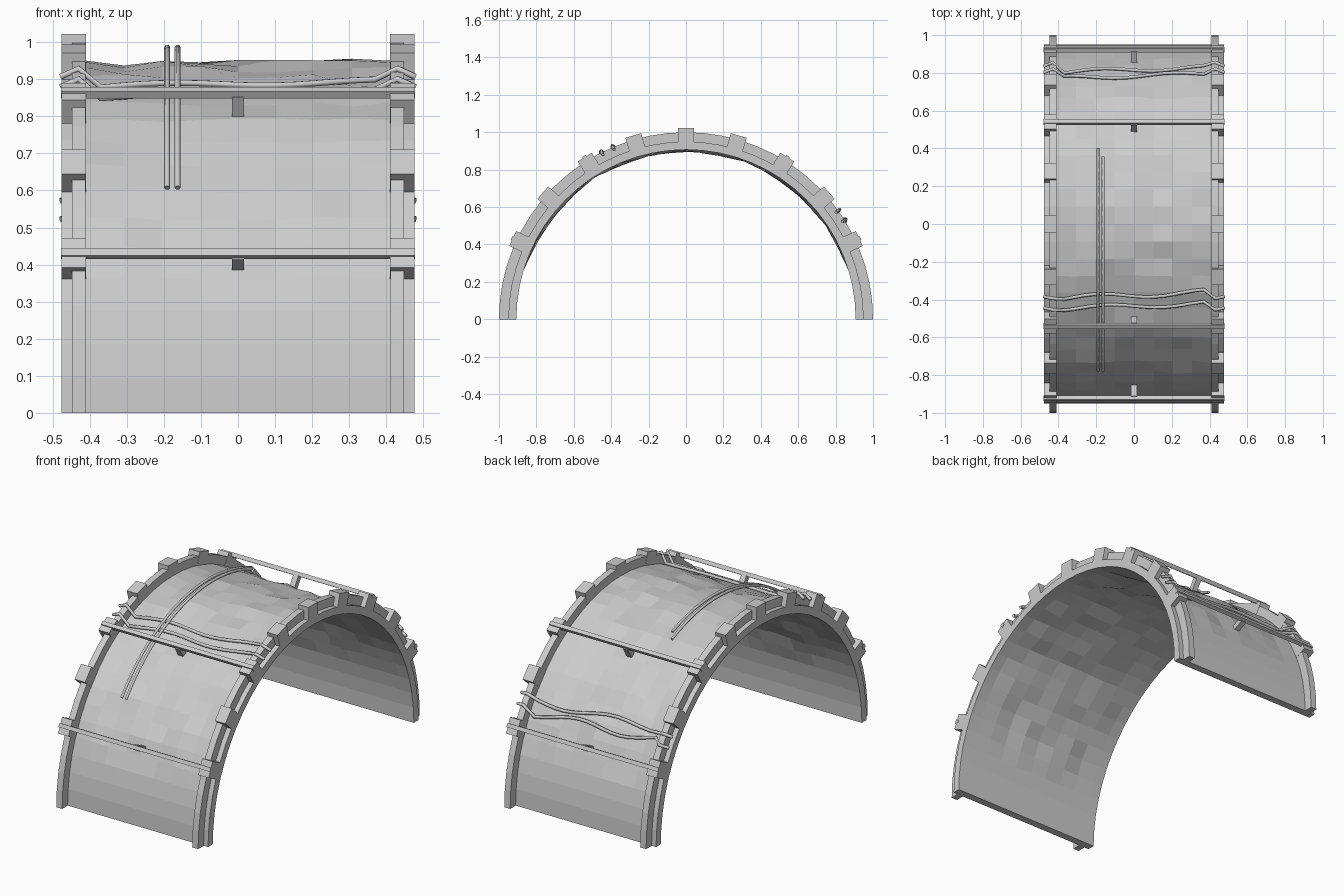
import bpy, bmesh, random
from math import sin, cos, radians, pi
from mathutils import Vector, Matrix

if "Cube" in bpy.data.objects:
    bpy.data.objects.remove(bpy.data.objects["Cube"])

random.seed(4)
BLOCK_ANGLES = [25, 41.5, 58, 74, 90, 106, 122, 138.5, 155]
BAR_ANGLES = [25, 58, 122, 155]


def polar(x, deg, r):
    a = radians(deg)
    return Vector((x, r * cos(a), r * sin(a)))


def finish(bm, name):
    bmesh.ops.recalc_face_normals(bm, faces=bm.faces)
    me = bpy.data.meshes.new(name)
    bm.to_mesh(me)
    bm.free()
    ob = bpy.data.objects.new(name, me)
    bpy.context.collection.objects.link(ob)
    return ob


def arch(name, xs, r_in, r_out, segs, dent=None):
    """Half ring running along x, with optional dents in the skin."""
    bm = bmesh.new()
    layers = []
    shift = {}
    for r in (r_out, r_in):
        grid = []
        for i, x in enumerate(xs):
            row = []
            for j in range(segs + 1):
                t = 180 * j / segs
                if (i, j) not in shift:
                    shift[i, j] = dent(x, t) if dent else 0
                row.append(bm.verts.new(polar(x, t, r + shift[i, j])))
            grid.append(row)
        layers.append(grid)
    o, n = layers
    last = len(xs) - 1
    for i in range(last):
        for j in range(segs):
            for g in layers:
                bm.faces.new((g[i][j], g[i + 1][j], g[i + 1][j + 1], g[i][j + 1]))
        for j in (0, segs):
            bm.faces.new((o[i][j], o[i + 1][j], n[i + 1][j], n[i][j]))
    for i in (0, last):
        for j in range(segs):
            bm.faces.new((o[i][j], o[i][j + 1], n[i][j + 1], n[i][j]))
    return finish(bm, name)


def radial_box(name, x, deg, r0, r1, wx, wt):
    """Box whose local z points away from the arch axis."""
    bm = bmesh.new()
    m = (Matrix.Translation(polar(x, deg, (r0 + r1) / 2))
         @ Matrix.Rotation(radians(deg - 90), 4, 'X')
         @ Matrix.Diagonal((wx, wt, r1 - r0, 1)))
    bmesh.ops.create_cube(bm, size=1, matrix=m)
    return finish(bm, name)


def tube(name, pts, radius):
    cu = bpy.data.curves.new(name, 'CURVE')
    cu.dimensions = '3D'
    cu.bevel_depth = radius
    cu.bevel_resolution = 1
    cu.use_fill_caps = True
    sp = cu.splines.new('POLY')
    sp.points.add(len(pts) - 1)
    for p, co in zip(sp.points, pts):
        p.co = (*co, 1)
    ob = bpy.data.objects.new(name, cu)
    bpy.context.collection.objects.link(ob)
    bpy.context.view_layer.objects.active = ob
    ob.select_set(True)
    bpy.ops.object.convert(target='MESH')
    ob.select_set(False)
    return ob


# Dented vault skin: rigid at the ends and feet, battered on the shoulders
def dent(x, t):
    if abs(x) > 0.4 or t < 20 or t > 160:
        return 0
    return random.uniform(-0.017, 0.006) * min(1, (80 - abs(t - 90)) / 30 + 0.2)


skin_xs = [-0.476, -0.41] + [-0.41 + 0.82 * i / 8 for i in range(1, 8)] + [0.41, 0.476]
arch("vault_skin", skin_xs, 0.907, 0.95, 32, dent)

# End ribs with gripping blocks
for s, side in ((-1, "left"), (1, "right")):
    arch(f"rib_{side}", [s * 0.411, s * 0.448], 0.93, 1.0, 32)
    for k, deg in enumerate(BLOCK_ANGLES):
        radial_box(f"rib_block_{side}_{k}", s * 0.443, deg, 0.945, 1.022, 0.066, 0.088)

# Long rails and their middle struts
for k, deg in enumerate(BAR_ANGLES):
    radial_box(f"rail_{k}", 0, deg, 1.007, 1.029, 0.956, 0.022)
    radial_box(f"rail_strut_{k}", 0, deg, 0.93, 1.012, 0.032, 0.03)

# Pair of pipes following the arch
for k, (x, end) in enumerate(((-0.191, 66), (-0.163, 68.8))):
    pts = [polar(x, 142 + (end - 142) * i / 20, 0.986) for i in range(21)]
    tube(f"arch_pipe_{k}", pts, 0.008)

# Loose cables that climb over both ribs and sag between them
CABLES = [(116.8, 0.8, 0.0), (113.0, 0.9, 0.5), (35.5, 1.0, 2.4), (32.0, 1.2, 0.3)]
for k, (deg, amp, phase) in enumerate(CABLES):
    pts = [polar(-0.478, deg, 0.985), polar(-0.43, deg, 1.009)]
    for i in range(15):
        x = -0.37 + 0.74 * i / 14
        wave = amp * sin(x * 11 + phase) - amp * x * 3
        pts.append(polar(x, deg + wave, 0.964))
    pts += [polar(0.43, deg, 1.009), polar(0.478, deg, 0.985)]
    tube(f"loose_cable_{k}", pts, 0.009)
